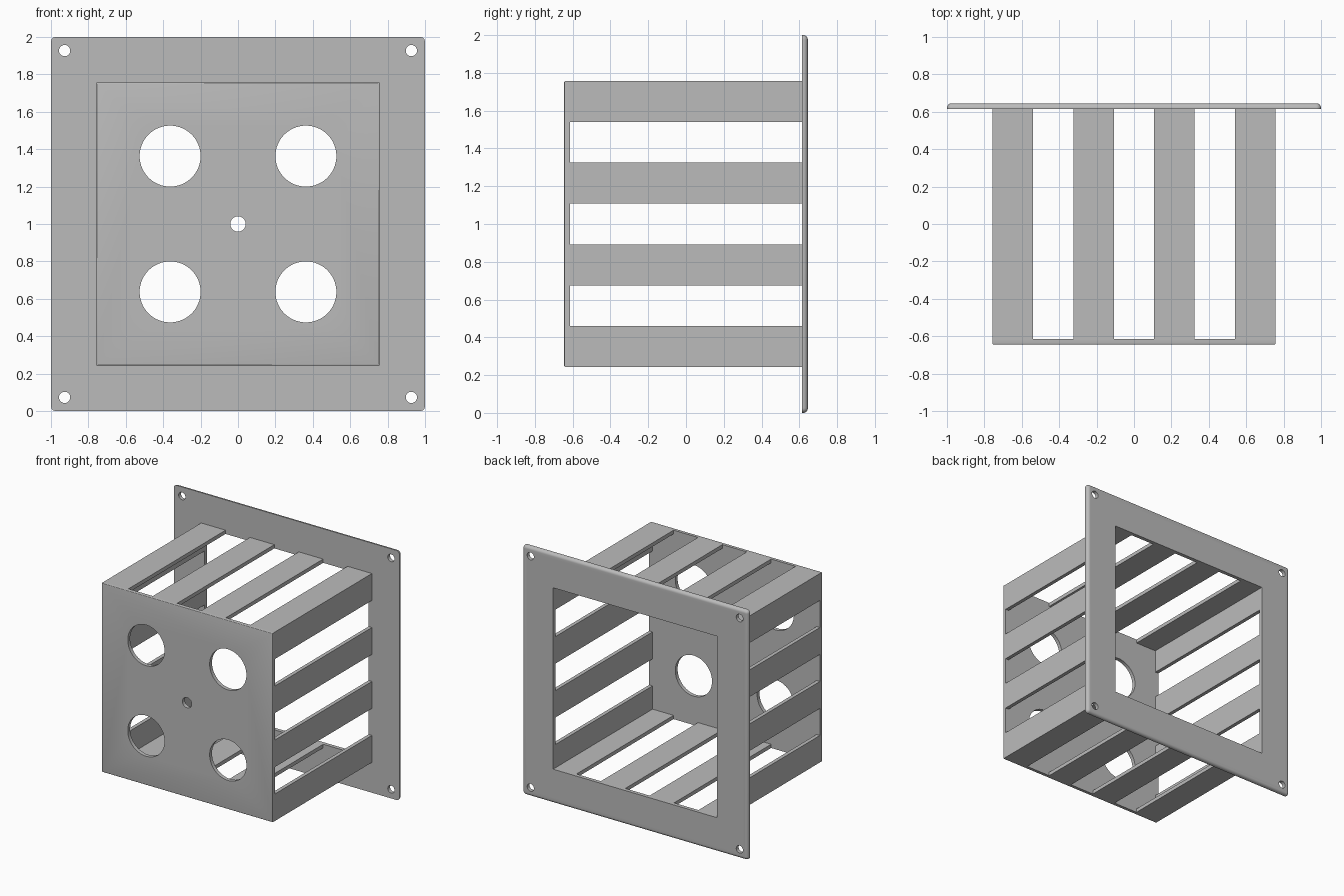
import bpy, bmesh
from mathutils import Matrix, Vector

cube = bpy.data.objects.get("Cube")
if cube:
    bpy.data.objects.remove(cube, do_unlink=True)

GREY = (0.5, 0.5, 0.5, 1)
mat = bpy.data.materials.new("grey metal")
mat.use_nodes = True
mat.diffuse_color = GREY
mat.node_tree.nodes["Principled BSDF"].inputs["Base Color"].default_value = GREY

MID = 1.0                  # height of the centre line
HALF = 0.757               # half width of the cage
WALL = 0.03                # sheet thickness
FRONT, BACK = -0.645, 0.645
SLAT = HALF * 2 / 7        # slats and gaps share one width


def make_object(name, bm):
    mesh = bpy.data.meshes.new(name)
    bm.to_mesh(mesh)
    bm.free()
    mesh.materials.append(mat)
    obj = bpy.data.objects.new(name, mesh)
    bpy.context.collection.objects.link(obj)
    return obj


def add_box(bm, lo, hi):
    lo, hi = Vector(lo), Vector(hi)
    m = Matrix.Translation((lo + hi) / 2) @ Matrix.Diagonal((*(hi - lo), 1))
    return bmesh.ops.create_cube(bm, size=1, matrix=m)


def add_drill(bm, x, z, y, radius):
    m = Matrix.Translation((x, y, z)) @ Matrix.Rotation(1.5707963, 4, 'X')
    bmesh.ops.create_cone(bm, cap_ends=True, segments=64, radius1=radius,
                          radius2=radius, depth=0.2, matrix=m)


def bevel(bm, test, width, segments):
    edges = [e for e in bm.edges if test(e)]
    bmesh.ops.bevel(bm, geom=edges, offset=width, segments=segments,
                    profile=0.5, affect='EDGES', clamp_overlap=True)


def cut(obj, bm):
    cutter = make_object(obj.name + "_cutter", bm)
    cutter.hide_render = True
    mod = obj.modifiers.new("holes", 'BOOLEAN')
    mod.operation, mod.solver, mod.object = 'DIFFERENCE', 'EXACT', cutter
    bpy.context.view_layer.objects.active = obj
    bpy.ops.object.modifier_apply(modifier=mod.name)
    bpy.data.objects.remove(cutter, do_unlink=True)


def smooth(obj):
    bpy.ops.object.select_all(action='DESELECT')
    obj.select_set(True)
    bpy.context.view_layer.objects.active = obj
    bpy.ops.object.shade_smooth_by_angle(angle=0.6)


SIGNS = [(sx, sz) for sx in (-1, 1) for sz in (-1, 1)]

# Front plate with four large holes and a small centre hole
bm = bmesh.new()
add_box(bm, (-HALF, FRONT, MID - HALF), (HALF, FRONT + WALL, MID + HALF))
bevel(bm, lambda e: all(v.co.y < FRONT + 0.001 for v in e.verts), 0.007, 3)
front_plate = make_object("front_plate", bm)
drills = bmesh.new()
for sx, sz in SIGNS:
    add_drill(drills, sx * 0.363, MID + sz * 0.363, FRONT, 0.163)
add_drill(drills, 0, MID, FRONT, 0.041)
cut(front_plate, drills)
smooth(front_plate)

# Mounting flange: rounded rear rim, square opening, corner screw holes
bm = bmesh.new()
add_box(bm, (-1, BACK - WALL, MID - 1), (1, BACK, MID + 1))
bevel(bm, lambda e: abs(e.verts[0].co.y - e.verts[1].co.y) > 0.01, 0.026, 6)
bevel(bm, lambda e: all(v.co.y > BACK - 0.001 for v in e.verts), 0.024, 6)
flange = make_object("mounting_flange", bm)
drills = bmesh.new()
inner = HALF - WALL
add_box(drills, (-inner, BACK - 0.1, MID - inner), (inner, BACK + 0.1, MID + inner))
for sx, sz in SIGNS:
    add_drill(drills, sx * 0.927, MID + sz * 0.927, BACK, 0.03)
cut(flange, drills)
smooth(flange)

# Cage slats between plate and flange
Y0, Y1 = FRONT + WALL, BACK - WALL


def profile_bar(name, points):
    bm = bmesh.new()
    face = bm.faces.new([bm.verts.new((x, Y0, MID + z)) for x, z in points])
    out = bmesh.ops.extrude_face_region(bm, geom=[face])
    moved = [g for g in out["geom"] if isinstance(g, bmesh.types.BMVert)]
    bmesh.ops.translate(bm, verts=moved, vec=(0, Y1 - Y0, 0))
    bmesh.ops.recalc_face_normals(bm, faces=bm.faces)
    make_object(name, bm)


# L-shaped corner slats
edge = HALF - SLAT
angle_profile = [(HALF, HALF), (edge, HALF), (edge, inner),
                 (inner, inner), (inner, edge), (HALF, edge)]
for sx, sz in SIGNS:
    name = "corner_slat_%s_%s" % ("left" if sx > 0 else "right",
                                  "top" if sz > 0 else "bottom")
    profile_bar(name, [(x * sx, z * sz) for x, z in angle_profile])

# Flat middle slats, two on each of the four sides
for side, label in ((-1, "low"), (1, "high")):
    for k in (-1, 1):
        a, b = k * SLAT * 0.5, k * SLAT * 1.5
        strip = [(a, side * HALF), (b, side * HALF), (b, side * inner), (a, side * inner)]
        tag = "_%s_%d" % (label, (k + 3) // 2)
        profile_bar("level_slat" + tag, strip)
        profile_bar("side_slat" + tag, [(z, x) for x, z in strip])
